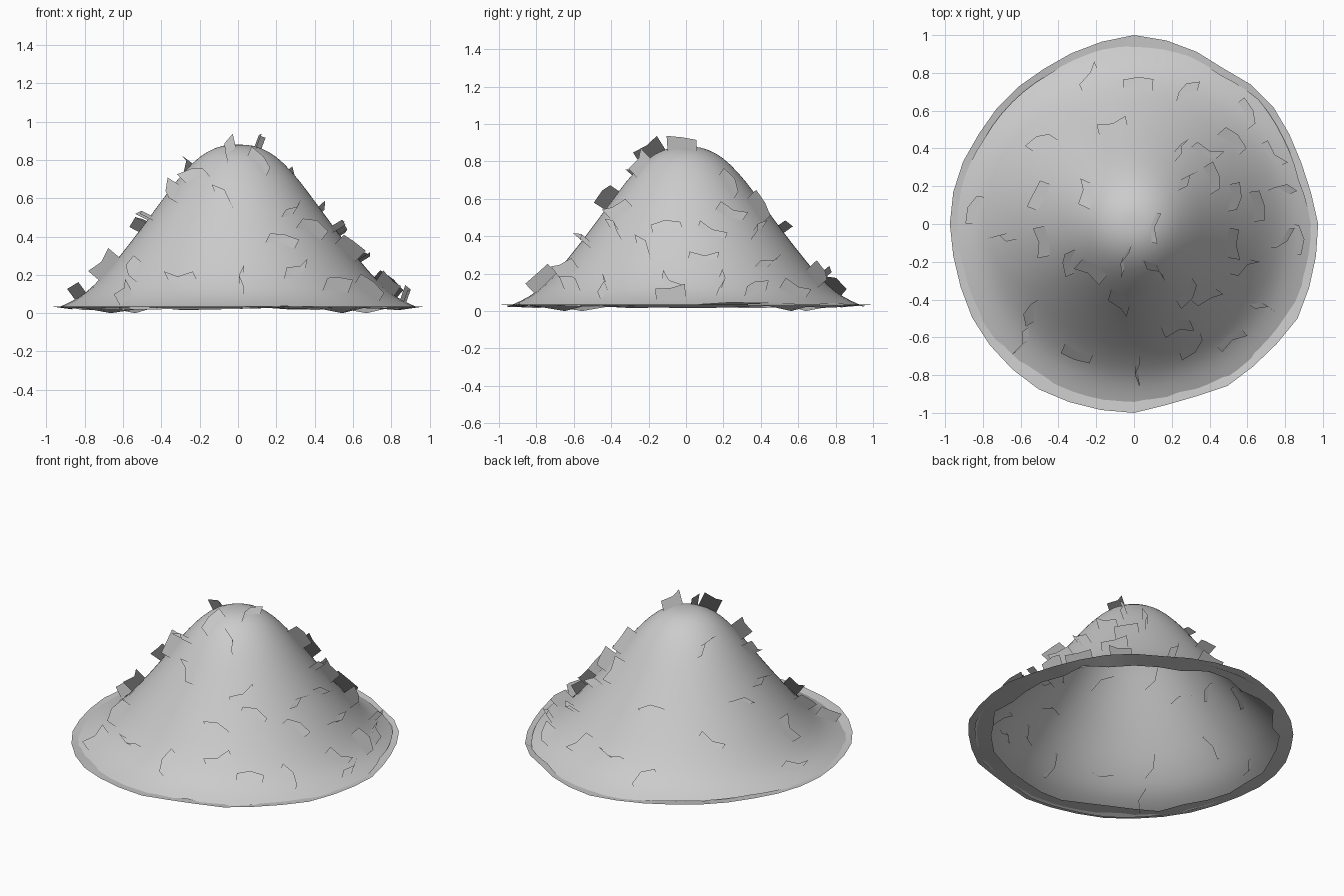
import bpy, bmesh, math, random
from mathutils import Vector

random.seed(4)
cube = bpy.data.objects.get("Cube")
if cube:
    bpy.data.objects.remove(cube)

# Hill height at every tenth of a unit from the axis outward
PROFILE = [.88, .868, .815, .715, .585, .45, .32, .2, .105, .047, .012]

clay = bpy.data.materials.new("light_grey")
clay.use_nodes = True
colour = (0.6, 0.6, 0.6, 1)
clay.diffuse_color = colour
clay.node_tree.nodes["Principled BSDF"].inputs["Base Color"].default_value = colour


def height(x, y):
    """Smooth hill height at a point, curved through the profile."""
    f = math.hypot(x, y) * 10
    last = len(PROFILE) - 1
    i = min(int(f), last - 1)
    t = min(f - i, 1)
    a, b, c, d = (PROFILE[min(abs(i + k), last)] for k in (-1, 0, 1, 2))
    return b + t / 2 * (c - a + t * (2 * a - 5 * b + 4 * c - d
                                     + t * (3 * (b - c) + d - a)))


def hill_normal(x, y):
    e = 0.01
    dx = (height(x + e, y) - height(x - e, y)) / (2 * e)
    dy = (height(x, y + e) - height(x, y - e)) / (2 * e)
    return Vector((-dx, -dy, 1)).normalized()


# Uneven outline, one radius every fifteen degrees
OUTLINE = [.975, .94, .95, .97, .95, .98, 1, .97, .95, .95, .95, .97,
           .975, .97, .99, 1, 1.01, 1, 1, .96, .99, .98, 1, .98]


def outline(angle):
    f = (angle / (2 * math.pi) % 1) * len(OUTLINE)
    i = int(f)
    a, b = OUTLINE[i % len(OUTLINE)], OUTLINE[(i + 1) % len(OUTLINE)]
    return a + (b - a) * (f - i)


def finish(bm, name):
    mesh = bpy.data.meshes.new(name)
    bm.to_mesh(mesh)
    bm.free()
    mesh.materials.append(clay)
    obj = bpy.data.objects.new(name, mesh)
    bpy.context.collection.objects.link(obj)
    for p in mesh.polygons:
        p.use_smooth = True
    return obj


def bridge(bm, a, b):
    for i in range(len(a)):
        j = (i + 1) % len(a)
        bm.faces.new((a[i], b[i], b[j], a[j]))


# Hill: an open bell-shaped shell whose edge dips through the rim skirt
SEGMENTS, RINGS = 72, 24
angles = [2 * math.pi * i / SEGMENTS for i in range(SEGMENTS)]
bm = bmesh.new()
apex = bm.verts.new((0, 0, PROFILE[0]))
rings = []
for k in range(1, RINGS + 1):
    ring = []
    for a in angles:
        r = k / RINGS * .96 * (1 + (outline(a) - 1) * (k / RINGS) ** 4)
        x, y = r * math.cos(a), r * math.sin(a)
        ring.append(bm.verts.new((x, y, height(x, y))))
    rings.append(ring)
for i in range(SEGMENTS):
    bm.faces.new((apex, rings[0][i], rings[0][(i + 1) % SEGMENTS]))
for inner, outer in zip(rings, rings[1:]):
    bridge(bm, inner, outer)
finish(bm, "hill")

# Rim skirt: thin uneven ring tucked under the edge of the hill
bm = bmesh.new()
inner, outer = [], []
for i, a in enumerate(angles[::2]):
    c, s = math.cos(a), math.sin(a)
    r = random.uniform(.83, .89)
    z = 0 if i % 9 == 4 else random.uniform(.015, .03)
    inner.append(bm.verts.new((r * c, r * s, z)))
    r = outline(a)
    outer.append(bm.verts.new((r * c, r * s, .035)))
bridge(bm, outer, inner)
finish(bm, "rim_skirt")

# Grass cards: x, y and heading in degrees
CARDS = [
    (-.23, .76, 70), (-.47, .42, 0), (.02, .71, -9), (.28, .67, 45),
    (.57, .57, 99), (-.11, .5, 30), (.23, .37, 60), (.37, .38, 0),
    (.39, .23, 80), (.5, .42, 150), (.73, .37, -40), (.26, .22, 45),
    (.5, .14, 60), (.62, .09, 99), (.76, .16, 0), (.77, -.08, 30),
    (.86, -.08, 99), (-.82, .07, 60), (-.67, -.07, 0), (-.48, .14, 45),
    (-.23, .15, 110), (.11, -.02, 80), (-.46, -.09, 99), (-.03, -.18, 75),
    (-.21, -.23, -20), (-.31, -.2, 60), (.1, -.23, -50), (.27, -.35, 80),
    (.37, -.38, 0), (.5, -.1, 99), (.56, -.23, 9), (-.07, -.39, 110),
    (-.51, -.46, 60), (-.58, -.61, 60), (-.29, -.66, -20), (.03, -.75, 90),
    (.22, -.53, 0), (.3, -.63, 60), (.51, -.61, 30), (.67, -.44, -20)]

bm = bmesh.new()
normals = []
for x, y, heading in CARDS:
    up = hill_normal(x, y)
    h = math.radians(heading)
    along = Vector((math.cos(h), math.sin(h), 0))
    along = (along - up * along.dot(up)).normalized()
    side = up.cross(along)
    foot = Vector((x, y, height(x, y)))
    lean = random.uniform(-.02, .02)
    bend = random.choice((-.025, .025))
    low, high = [], []
    for u in (-1, 0, 1):
        p = foot + along * (u * .08) + side * (bend * (1 - abs(u)))
        low.append(bm.verts.new(p - up * .03))
        high.append(bm.verts.new(p + up * random.uniform(.055, .08) + side * lean))
        normals += [up, up]
    for i in (0, 1):
        bm.faces.new((low[i], low[i + 1], high[i + 1], high[i]))
cards = finish(bm, "grass_cards")
# Cards take the slope's shading so they blend into the hill
cards.data.normals_split_custom_set_from_vertices(normals)
